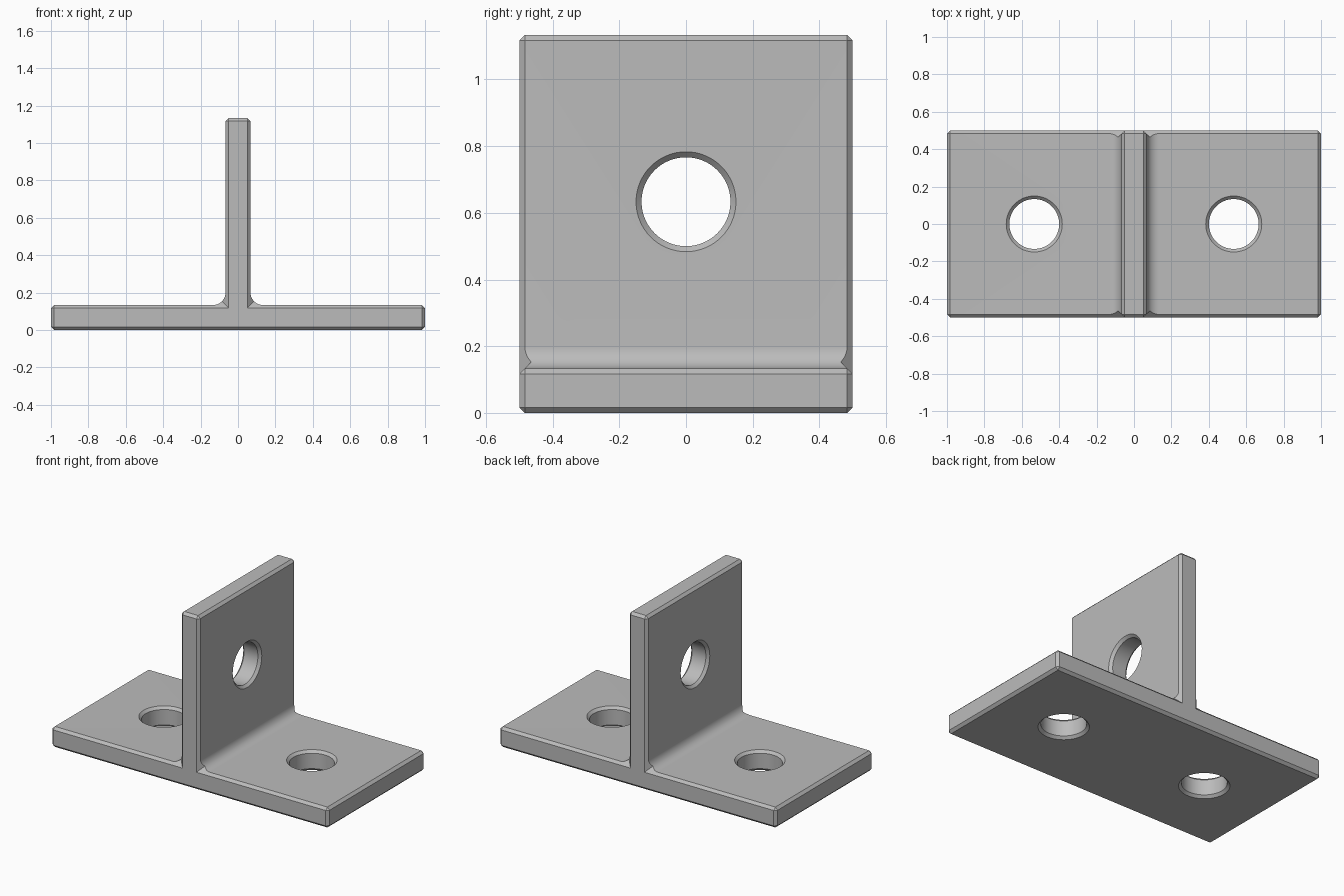
import bpy, bmesh, math
from mathutils import Matrix, Vector

if "Cube" in bpy.data.objects:
    bpy.data.objects.remove(bpy.data.objects["Cube"])

C = 0.0165            # chamfer width
W, D, T = 1.0, 0.5, 0.1333   # half length, half depth, plate thickness
H, U = 1.1333, 0.0667        # total height, half upright thickness
R, N = 0.0667, 16            # fillet radius, fillet segments (even)
HOLE, SIDES = 0.1333, 64

steel = bpy.data.materials.new("grey steel")
steel.diffuse_color = (0.5, 0.5, 0.5, 1)
steel.use_nodes = True
steel.node_tree.nodes["Principled BSDF"].inputs["Base Color"].default_value = steel.diffuse_color


def groups():
    """Each end-face corner with the outline points (x, z, depth) around it."""
    def convex(x, z, sx, sz, vertical_first):
        pts = [(x, z - sz * C, C), (x - sx * C, z, C)]
        return ((x - sx * C, z - sz * C), pts if vertical_first else pts[::-1])

    def fillet(s):
        pts = []
        for i in range(N + 1):
            a = math.pi / 2 * i / N
            x, z = U + R - R * math.sin(a), T + R - R * math.cos(a)
            pts.append((s * x, z, min(z - T, x - U) + C))
        return ((s * (U - C), T - C), pts if s > 0 else pts[::-1])

    return [convex(-W, 0, -1, -1, True), convex(W, 0, 1, -1, False),
            convex(W, T, 1, 1, True), fillet(1),
            convex(U, H, 1, 1, True), convex(-U, H, -1, 1, False),
            fillet(-1), convex(-W, T, -1, 1, False)]


def build_bracket():
    bm = bmesh.new()
    rings = []
    for s in (-1, 1):
        inner, outer = [], []
        for (x, z), pts in groups():
            inner.append(bm.verts.new((x, s * D, z)))
            outer.append([bm.verts.new((px, s * (D - d), pz)) for px, pz, d in pts])
        bm.faces.new(inner)                       # flat end face
        for i, pts in enumerate(outer):
            j = (i + 1) % len(outer)
            if len(pts) == 2:                     # corner triangle
                bm.faces.new([inner[i]] + pts)
            a = pts[len(pts) // 2:] if len(pts) > 2 else pts[-1:]
            nxt = outer[j]
            b = nxt[:len(nxt) // 2 + 1] if len(nxt) > 2 else nxt[:1]
            bm.faces.new([inner[i]] + a + b + [inner[j]])   # edge chamfer
        rings.append([v for pts in outer for v in pts])
    n = len(rings[0])
    for i in range(n):                            # long sides and fillets
        j = (i + 1) % n
        bm.faces.new((rings[0][i], rings[0][j], rings[1][j], rings[1][i]))
    bmesh.ops.recalc_face_normals(bm, faces=bm.faces)
    return to_object(bm, "t_bracket")


def to_object(bm, name):
    mesh = bpy.data.meshes.new(name)
    bm.to_mesh(mesh)
    bm.free()
    mesh.materials.append(steel)
    ob = bpy.data.objects.new(name, mesh)
    bpy.context.collection.objects.link(ob)
    return ob


def hole_cutter(name, centre, rotation):
    """Drill shape, countersunk at both ends."""
    h, e = T / 2, 0.02
    profile = [(HOLE + C + e, -h - e), (HOLE, -h + C), (HOLE, h - C), (HOLE + C + e, h + e)]
    bm = bmesh.new()
    rings = [[bm.verts.new((r * math.cos(2 * math.pi * k / SIDES),
                            r * math.sin(2 * math.pi * k / SIDES), z))
              for k in range(SIDES)] for r, z in profile]
    for a, b in zip(rings, rings[1:]):
        for k in range(SIDES):
            m = (k + 1) % SIDES
            bm.faces.new((a[k], a[m], b[m], b[k]))
    bm.faces.new(rings[0][::-1])
    bm.faces.new(rings[-1])
    bmesh.ops.recalc_face_normals(bm, faces=bm.faces)
    bm.transform(Matrix.Translation(Vector(centre)) @ rotation)
    ob = to_object(bm, name)
    ob.hide_render = True
    return ob


bracket = build_bracket()
flat, side = Matrix.Identity(4), Matrix.Rotation(math.pi / 2, 4, 'Y')
cutters = [hole_cutter("left_hole", (-0.5333, 0, T / 2), flat),
           hole_cutter("right_hole", (0.5333, 0, T / 2), flat),
           hole_cutter("upright_hole", (0, 0, 0.6333), side)]

# Drill the three bolt holes, then remove the cutters
for cutter in cutters:
    mod = bracket.modifiers.new(cutter.name, 'BOOLEAN')
    mod.operation, mod.solver, mod.object = 'DIFFERENCE', 'EXACT', cutter
bpy.context.view_layer.update()
drilled = bpy.data.meshes.new_from_object(
    bracket.evaluated_get(bpy.context.evaluated_depsgraph_get()))
bracket.modifiers.clear()
bracket.data = drilled
for cutter in cutters:
    bpy.data.objects.remove(cutter)

# Smooth fillets and holes, crisp chamfers
bpy.context.view_layer.objects.active = bracket
bracket.select_set(True)
bpy.ops.object.shade_smooth_by_angle(angle=math.radians(30))
